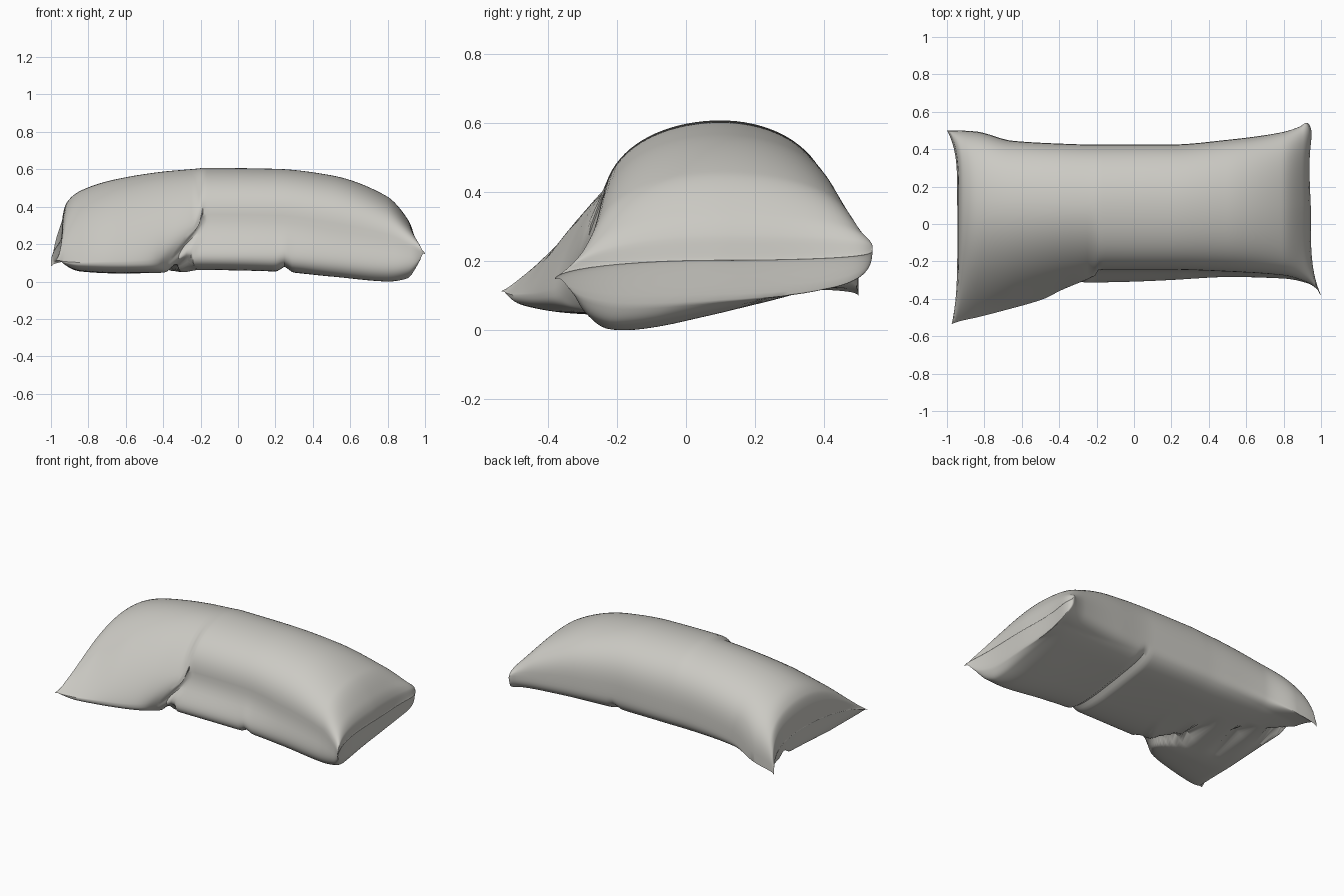
import bpy, bmesh, math

if "Cube" in bpy.data.objects:
    bpy.data.objects.remove(bpy.data.objects["Cube"])

# Cushion key sections along the length:
# u, front y, front seam z, front fullness power, front bulge, back y, back seam z, top z, bottom z
KEYS = [
    (-1.0, -.535, .12, 2.0, 0, .50, .09, .24, .24),
    (-.985, -.53, .12, 2.0, 0, .50, .10, .36, .14),
    (-.95, -.52, .115, 2.0, 0, .50, .11, .43, .09),
    (-.85, -.50, .11, 2.0, 0, .495, .13, .495, .06),
    (-.65, -.45, .11, 1.7, 0, .445, .21, .555, .05),
    (-.40, -.38, .12, 1.4, 0, .43, .25, .595, .05),
    (-.23, -.32, .14, 1.1, 0, .425, .26, .61, .05),
    (-.18, -.245, .33, .80, .10, .425, .26, .615, .05),
    (.20, -.245, .325, .78, .085, .425, .27, .61, .04),
    (.50, -.255, .285, .78, .055, .45, .26, .575, .01),
    (.80, -.275, .23, .80, .04, .49, .25, .465, -.015),
    (.92, -.31, .19, .90, .02, .52, .25, .36, .01),
    (.98, -.35, .165, 1.0, 0, .54, .25, .28, .07),
    (1.0, -.38, .155, 1.0, 0, .54, .24, .21, .21),
]
YC = .1      # ridge line of the cushion
NU, NR = 150, 88


def slope(i, k):
    """Slope at a key that never overshoots its neighbours."""
    if i == 0 or i == len(KEYS) - 1:
        return 0
    a = (KEYS[i][k] - KEYS[i-1][k]) / (KEYS[i][0] - KEYS[i-1][0])
    b = (KEYS[i+1][k] - KEYS[i][k]) / (KEYS[i+1][0] - KEYS[i][0])
    return 2 * a * b / (a + b) if a * b > 0 else 0


def section(u):
    i = 0
    while i < len(KEYS) - 2 and u > KEYS[i+1][0]:
        i += 1
    h = KEYS[i+1][0] - KEYS[i][0]
    t = (u - KEYS[i][0]) / h
    return [(2*t**3 - 3*t*t + 1) * KEYS[i][k] + (3*t*t - 2*t**3) * KEYS[i+1][k]
            + h * ((t**3 - 2*t*t + t) * slope(i, k) + (t**3 - t*t) * slope(i+1, k))
            for k in range(1, 9)]


def point(u, j):
    yf, zf, pf, bulge, yb, zb, top, bot = section(u)
    a = 2 * math.pi * j / NR
    c, s = math.cos(a), math.sin(a)
    front = c < 0
    edge, zs = (yf, zf) if front else (yb, zb)
    ac, sn = abs(c), abs(s)
    tip = abs(u) ** 60                                # 1 only at the end seams
    p = pf if front else .67
    if s >= -1e-6:                                    # upper skin
        y = YC + (edge - YC) * ac
        z = zs + (top - zs) * sn ** p
    else:                                             # underside, tilted up to the back
        y = YC + (edge - YC) * ac ** (.4 + .6 * tip)
        t = min(1, max(0, (y + .2) / .6)) * (1 - tip)
        floor = bot + (max(bot, .13) - bot) * t
        z = zs + (floor - zs) * sn ** (.65 + (p - .65) * tip)
        if front:
            y -= bulge * math.sin(2 * math.atan2(sn, ac))
        # pressed folds below
        w = sn * (1 - tip)
        z += .03 * w * math.exp(-((u - .25) / .025) ** 2)
        d = ((u + .25) * .55 + (y + .25) * .72) / .9
        if u < -.15:
            z += .05 * w * math.exp(-(d / .03) ** 2)
    # concave ends between the pulled-out corners
    m = min(1, (y - YC) / (edge - YC))
    x = u - u * abs(u) ** 8 * .055 * (1 - abs(m) ** 4)
    if u > 0 and not front:
        x -= u ** 8 * (.02 * m + .05 * m ** 12)
    if u < 0 and front:
        x += u ** 8 * .025 * m ** 3
    # slanting fold on the front
    if front:
        x -= .17 * math.exp(-((u + .2) / .18) ** 2) * min(1, max(0, (.31 - z) / .24)) * ac
    return x, y, z


# Loft the skin
bm = bmesh.new()
rings = []
for i in range(NU + 1):
    u = math.sin(math.pi / 2 * (2 * i / NU - 1))
    rings.append([bm.verts.new(point(u, j)) for j in range(NR)])
for a, b in zip(rings, rings[1:]):
    for j in range(NR):
        k = (j + 1) % NR
        bm.faces.new((a[j], a[k], b[k], b[j]))
# Sew the end seams shut
bmesh.ops.remove_doubles(bm, verts=rings[0] + rings[-1], dist=1e-4)
bmesh.ops.recalc_face_normals(bm, faces=bm.faces)
low = min(v.co.z for v in bm.verts)
for v in bm.verts:
    v.co.z -= low

mesh = bpy.data.meshes.new("cushion")
bm.to_mesh(mesh)
bm.free()
cushion = bpy.data.objects.new("cushion", mesh)
bpy.context.collection.objects.link(cushion)
fabric = bpy.data.materials.new("warm grey fabric")
fabric.diffuse_color = (.6, .59, .55, 1)
fabric.use_nodes = True
fabric.node_tree.nodes["Principled BSDF"].inputs["Base Color"].default_value = fabric.diffuse_color
mesh.materials.append(fabric)

bpy.context.view_layer.objects.active = cushion
cushion.select_set(True)
bpy.ops.object.shade_smooth_by_angle(angle=math.radians(40))
